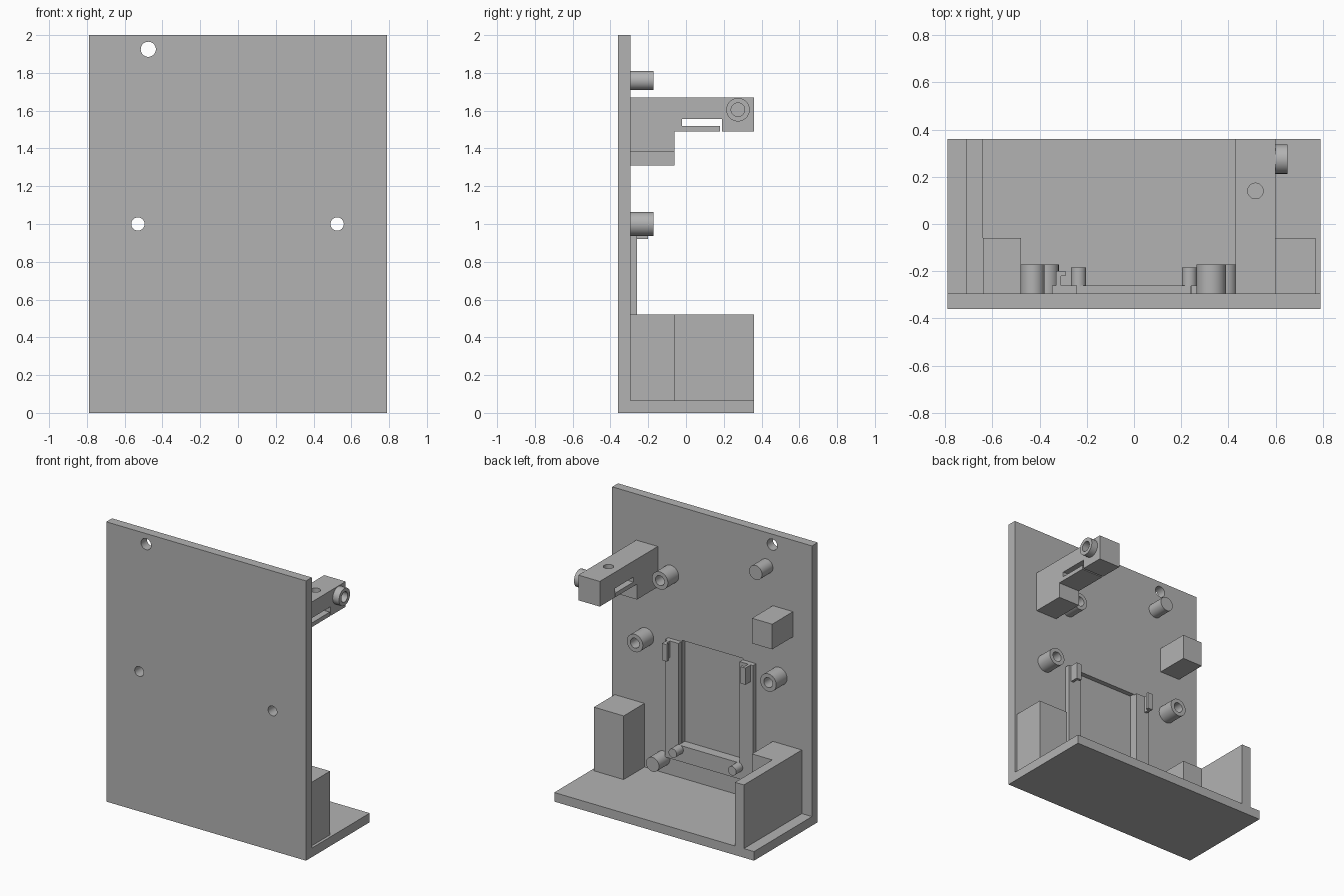
import bpy
import bmesh
from math import pi, radians
from mathutils import Matrix, Vector

default = bpy.data.objects.get("Cube")
if default:
    bpy.data.objects.remove(default, do_unlink=True)

GREY = (0.45, 0.45, 0.45, 1)
grey = bpy.data.materials.new("plain grey")
grey.use_nodes = True
grey.diffuse_color = GREY
grey.node_tree.nodes["Principled BSDF"].inputs["Base Color"].default_value = GREY


def finish(name, bm):
    bmesh.ops.recalc_face_normals(bm, faces=bm.faces)
    mesh = bpy.data.meshes.new(name)
    bm.to_mesh(mesh)
    bm.free()
    mesh.materials.append(grey)
    obj = bpy.data.objects.new(name, mesh)
    bpy.context.collection.objects.link(obj)
    return obj


def box(name, x, y, z):
    """Box from (min, max) ranges."""
    bm = bmesh.new()
    size = Vector([r[1] - r[0] for r in (x, y, z)])
    mid = Vector([(r[1] + r[0]) / 2 for r in (x, y, z)])
    bmesh.ops.create_cube(bm, size=1, matrix=Matrix.Translation(mid) @ Matrix.Diagonal(size.to_4d()))
    return finish(name, bm)


def rod(name, axis, a, b, span, radius):
    """Cylinder along an axis; a and b place it on the other two axes."""
    turn = {"X": Matrix.Rotation(pi / 2, 4, "Y"), "Y": Matrix.Rotation(pi / 2, 4, "X"), "Z": Matrix()}[axis]
    m = sum(span) / 2
    mid = {"X": (m, a, b), "Y": (a, m, b), "Z": (a, b, m)}[axis]
    bm = bmesh.new()
    bmesh.ops.create_cone(bm, cap_ends=True, segments=48, radius1=radius, radius2=radius,
                          depth=span[1] - span[0], matrix=Matrix.Translation(mid) @ turn)
    return finish(name, bm)


def profile(name, points, x):
    """Side profile in (y, z) extruded across an x range."""
    bm = bmesh.new()
    face = bm.faces.new([bm.verts.new((x[0], y, z)) for y, z in points])
    new = bmesh.ops.extrude_face_region(bm, geom=[face])["geom"]
    bmesh.ops.translate(bm, vec=(x[1] - x[0], 0, 0),
                        verts=[v for v in new if isinstance(v, bmesh.types.BMVert)])
    return finish(name, bm)


def cut(obj, *cutters):
    for cutter in cutters:
        cutter.hide_render = True
        mod = obj.modifiers.new("cut", "BOOLEAN")
        mod.operation = "DIFFERENCE"
        mod.solver = "EXACT"
        mod.object = cutter
        bpy.context.view_layer.objects.active = obj
        bpy.ops.object.modifier_apply(modifier=mod.name)
        bpy.data.objects.remove(cutter, do_unlink=True)


FRONT, WALL, BACK = -0.36, -0.295, 0.36
FLOOR, LOW_TOP = 0.065, 0.52
THROUGH = (-0.5, 0)
BLOCK_Y = (WALL, -0.06)
PEG_Y = (WALL, -0.172)

# Upright plate with through holes and a shallow rectangular pocket
plate = box("back_plate", (-0.79, 0.79), (FRONT, WALL), (0, 2))
cut(plate,
    rod("hole", "Y", -0.475, 1.925, THROUGH, 0.04),
    rod("hole", "Y", -0.53, 1.0, THROUGH, 0.035),
    rod("hole", "Y", 0.525, 1.0, THROUGH, 0.035),
    box("pocket", (-0.245, 0.24), (-0.33, -0.2), (0.315, 1.05)))

# Base shelf, side wall and support blocks
box("base", (-0.79, 0.79), (WALL, BACK), (0, FLOOR))
box("side_wall", (-0.71, -0.64), (WALL, BACK), (FLOOR, LOW_TOP))
box("right_low_block", (-0.64, -0.48), BLOCK_Y, (FLOOR, LOW_TOP))
box("left_low_block", (0.535, 0.77), BLOCK_Y, (FLOOR, LOW_TOP))
box("upper_block", (-0.64, -0.48), BLOCK_Y, (1.31, 1.49))

# Hollow standoffs
for name, x, z in (("right_standoff", -0.53, 1.0), ("left_standoff", 0.525, 1.0), ("upper_standoff", 0.327, 1.5)):
    tube = rod(name, "Y", x, z, PEG_Y, 0.063)
    cut(tube, rod("bore", "Y", x, z, THROUGH, 0.035))

# Solid pegs
for name, x, z in (("upper_peg", -0.43, 1.76), ("left_low_peg", 0.385, 0.17), ("right_low_peg", -0.37, 0.17)):
    rod(name, "Y", x, z, PEG_Y, 0.051)

# Board holder: rails, bottom bar, locating pins and hooked clips
RAIL_Y = (WALL, -0.26)
box("holder_bottom", (-0.245, 0.24), RAIL_Y, (0.2, 0.315))
for side, s in (("left", 1), ("right", -1)):
    def span(a, b):
        return tuple(sorted((a * s, b * s)))
    box(side + "_rail", span(0.242, 0.348), RAIL_Y, (0.2, 1.04))
    rod(side + "_pin", "Y", 0.235 * s, 0.285, (-0.265, -0.185), 0.032)
    box(side + "_clip_web", span(0.31, 0.33), (-0.26, -0.2), (0.92, 1.04))
    box(side + "_clip_hook", span(0.29, 0.31), (-0.22, -0.2), (0.92, 1.04))

# Cantilever arm with a spring slot, vertical hole and side boss
ARM_X = (0.43, 0.6)
arm = profile("arm", [
    (WALL, 1.38), (-0.06, 1.38), (-0.06, 1.49), (0.18, 1.49), (0.18, 1.52), (-0.02, 1.52),
    (-0.02, 1.555), (0.19, 1.555), (0.19, 1.49), (BACK, 1.49), (BACK, 1.67), (WALL, 1.67)], ARM_X)
cut(arm,
    rod("hole", "Z", 0.515, 0.14, (1.54, 1.8), 0.033),
    rod("hole", "X", 0.275, 1.605, (0.55, 0.8), 0.036))
boss = rod("arm_boss", "X", 0.275, 1.605, (0.6, 0.65), 0.062)
cut(boss, rod("bore", "X", 0.275, 1.605, (0.5, 0.8), 0.036))

# Smooth round parts, keep edges sharp
for obj in bpy.context.collection.objects:
    is_part = obj.type == "MESH" and grey.name in obj.data.materials
    obj.select_set(is_part)
bpy.context.view_layer.objects.active = plate
bpy.ops.object.shade_smooth_by_angle(angle=radians(30))
